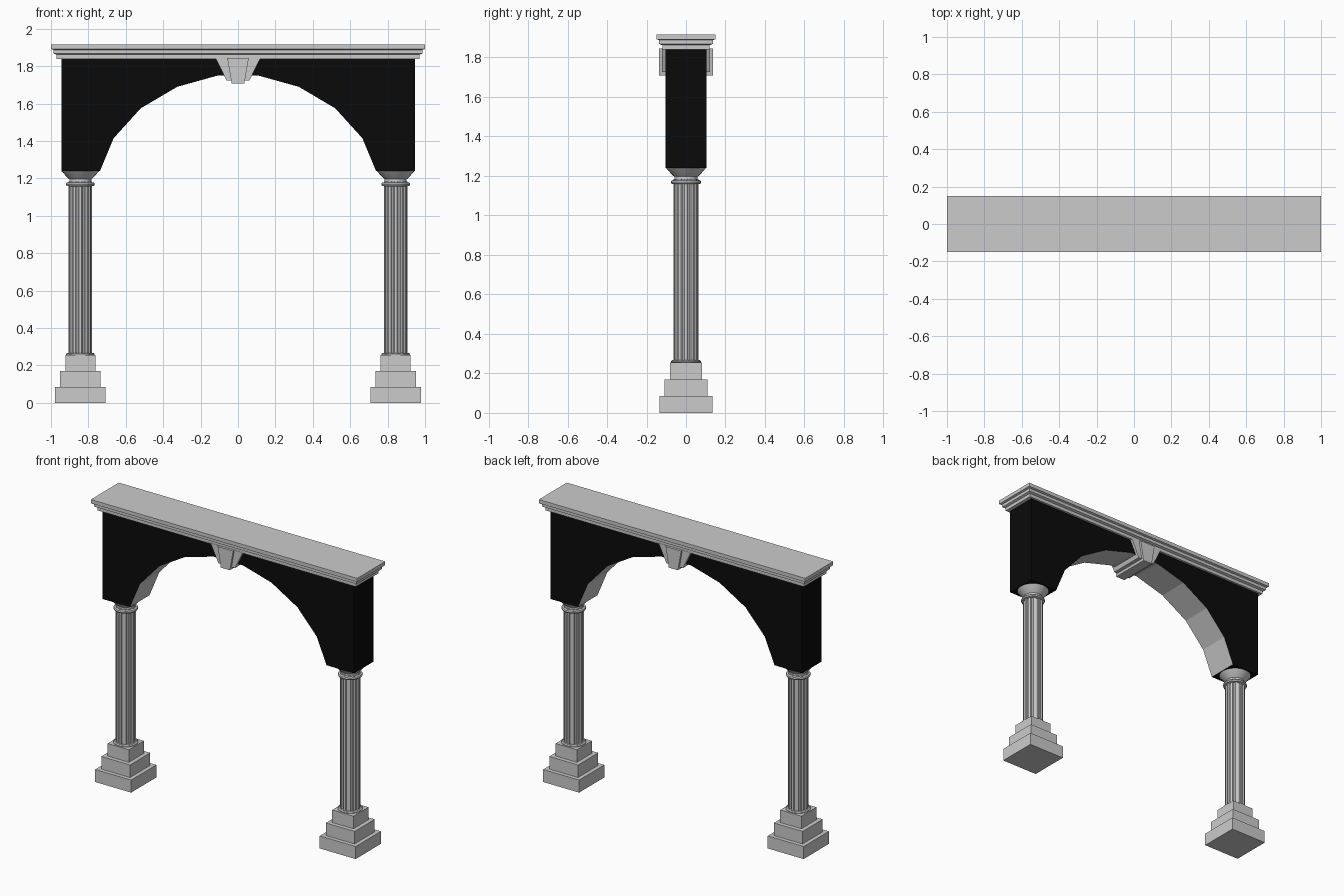
import bpy, bmesh
from math import sin, cos, pi

if "Cube" in bpy.data.objects:
    bpy.data.objects.remove(bpy.data.objects["Cube"])

COL_X = 0.843


def make(name, bm):
    bmesh.ops.recalc_face_normals(bm, faces=bm.faces)
    me = bpy.data.meshes.new(name)
    bm.to_mesh(me)
    bm.free()
    ob = bpy.data.objects.new(name, me)
    bpy.context.collection.objects.link(ob)
    return ob


def loft(name, rings, cap=True):
    """Skin a stack of equal-length closed rings."""
    bm = bmesh.new()
    vs = [[bm.verts.new(p) for p in r] for r in rings]
    n = len(vs[0])
    for a, b in zip(vs, vs[1:]):
        for i in range(n):
            j = (i + 1) % n
            bm.faces.new((a[i], a[j], b[j], b[i]))
    if cap:
        bm.faces.new(vs[0])
        bm.faces.new(vs[-1])
    return make(name, bm)


def rect(cx, hx, hy, z):
    return [(cx - hx, -hy, z), (cx + hx, -hy, z), (cx + hx, hy, z), (cx - hx, hy, z)]


def circle(cx, r, z, n=24):
    return [(cx + r * cos(2 * pi * i / n), r * sin(2 * pi * i / n), z) for i in range(n)]


def smooth(ob):
    bpy.ops.object.select_all(action='DESELECT')
    ob.select_set(True)
    bpy.context.view_layer.objects.active = ob
    bpy.ops.object.shade_smooth_by_angle(angle=0.5)


def fluted(cx, z, flutes=12, r=0.063, depth=0.007):
    pts = []
    for i in range(flutes):
        for f, d in ((-0.22, 0), (0.22, 0), (0.36, depth), (0.64, depth)):
            a = 2 * pi * (i + f) / flutes
            pts.append((cx + (r - d) * cos(a), (r - d) * sin(a), z))
    return pts


# Columns: stepped plinth, fluted shaft, rings and flared capital
for side, cx in (("left", -COL_X), ("right", COL_X)):
    tiers = [(0.135, 0), (0.135, 0.085), (0.108, 0.085), (0.108, 0.17),
             (0.08, 0.17), (0.08, 0.255)]
    loft(side + "_plinth", [rect(cx, h, h, z) for h, z in tiers])
    foot = [(0.07, 0.253), (0.077, 0.257), (0.077, 0.262), (0.07, 0.267)]
    smooth(loft(side + "_foot_ring", [circle(cx, r, z) for r, z in foot]))
    loft(side + "_shaft", [fluted(cx, 0.26), fluted(cx, 1.185)])
    cap = [(0.062, 1.158), (0.074, 1.161), (0.077, 1.169), (0.074, 1.177),
           (0.059, 1.18), (0.059, 1.196), (0.07, 1.205), (0.101, 1.24)]
    smooth(loft(side + "_capital", [circle(cx, r, z) for r, z in cap]))

# Arched wall in black, with a separate grey soffit
half = [(-0.738, 1.24), (-0.665, 1.415), (-0.52, 1.575), (-0.325, 1.69), (-0.11, 1.75)]
arch = half + [(-x, z) for x, z in reversed(half)]
W, T, TOP = 0.945, 0.105, 1.845
outline = [(-W, 1.24)] + arch + [(W, 1.24), (W, TOP), (-W, TOP)]
bm = bmesh.new()
front = [bm.verts.new((x, -T, z)) for x, z in outline]
back = [bm.verts.new((x, T, z)) for x, z in outline]
n = len(outline)
bm.faces.new(front)
bm.faces.new(back[::-1])
for i in range(n):
    if 1 <= i < len(arch):      # soffit edges stay open
        continue
    j = (i + 1) % n
    bm.faces.new((front[j], front[i], back[i], back[j]))
wall = make("arch_wall", bm)
black = bpy.data.materials.new("black_stone")
black.diffuse_color = (0.003, 0.003, 0.003, 1)
black.use_nodes = True
black.node_tree.nodes["Principled BSDF"].inputs["Base Color"].default_value = black.diffuse_color
wall.data.materials.append(black)

bm = bmesh.new()
edge = [[bm.verts.new((x, y, z)) for y in (-T, T)] for x, z in arch]
for a, b in zip(edge, edge[1:]):
    bm.faces.new((a[0], a[1], b[1], b[0]))
soffit = make("arch_soffit", bm)
if sum(p.normal.z for p in soffit.data.polygons) > 0:
    soffit.data.flip_normals()

# Keystone: broad wedge with a narrower raised centre
loft("keystone", [rect(0, 0.062, 0.122, 1.725), rect(0, 0.12, 0.122, 1.845)])
loft("keystone_centre", [rect(0, 0.034, 0.136, 1.708), rect(0, 0.058, 0.136, 1.845)])

# Stepped cornice
steps = [(0.03, 1.84), (0.03, 1.862), (0.014, 1.868), (0.014, 1.888),
         (0.0, 1.892), (0.0, 1.917)]
loft("cornice", [rect(0, 1 - o, 0.15 - o, z) for o, z in steps])
